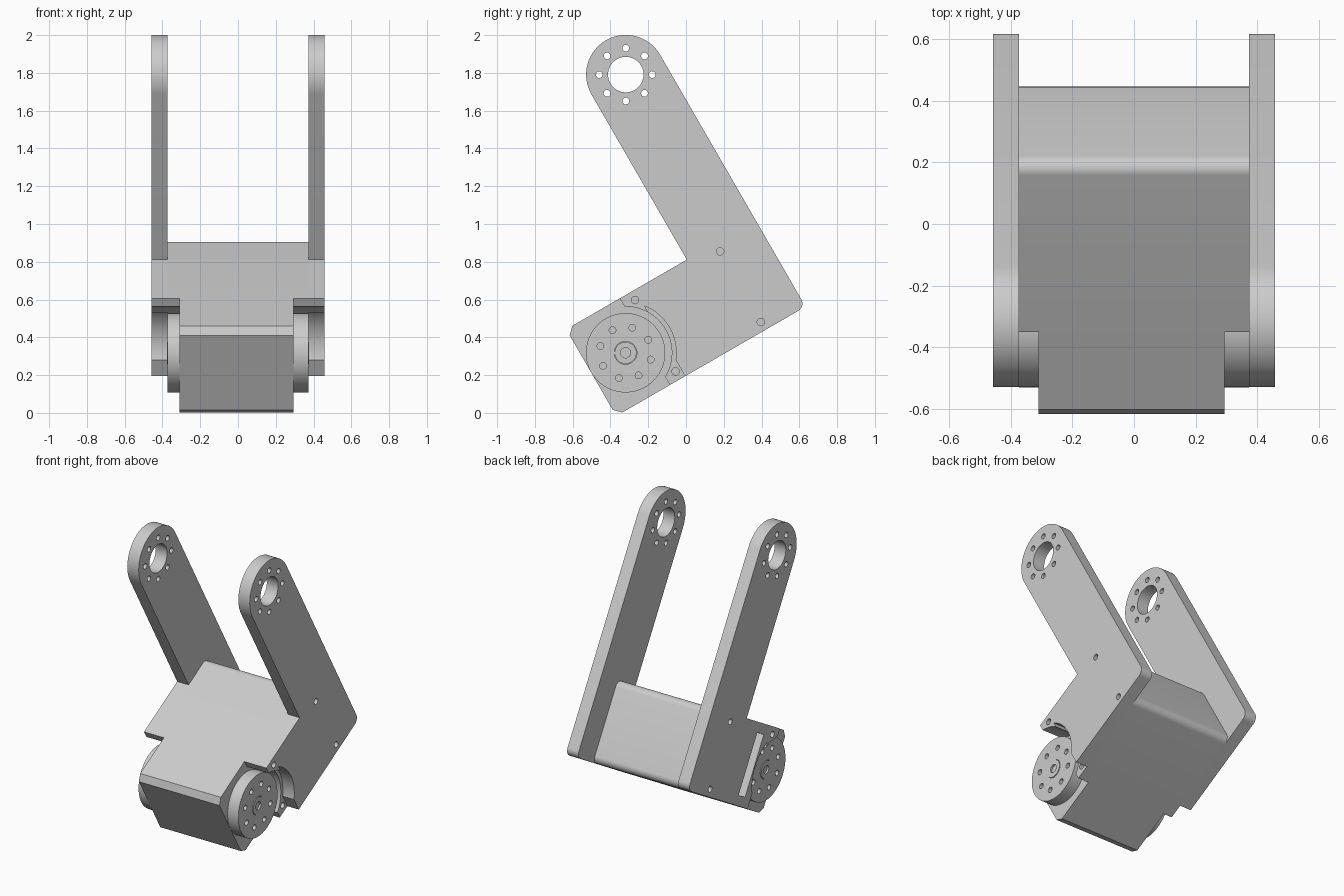
import bpy, bmesh
from math import sin, cos, radians, degrees, atan2, sqrt
from mathutils import Vector

cube = bpy.data.objects.get("Cube")
if cube:
    bpy.data.objects.remove(cube, do_unlink=True)

grey = bpy.data.materials.new("light_grey")
grey.use_nodes = True
colour = (0.6, 0.6, 0.6, 1)
grey.diffuse_color = colour
grey.node_tree.nodes["Principled BSDF"].inputs["Base Color"].default_value = colour

# Tilted frame: origin on the lower axle, a runs back and up, b runs up and forward
TILT = radians(30)
AXLE_Y, AXLE_Z = -0.32, 0.318
HALF = 0.265                  # half height of the body
INNER, OUTER = 0.373, 0.458   # plate faces along x
TIP = (0.7375, 1.275)         # arm end centre
TIP_R = 0.21
BACK = TIP[0] + TIP_R
FRONT = TIP[0] - TIP_R
LIP = 0.118                   # front edge of the bracket
POCKET = 0.245                # clearance radius around the discs


def place(x, a, b):
    return Vector((x, AXLE_Y + a * cos(TILT) - b * sin(TILT),
                   AXLE_Z + a * sin(TILT) + b * cos(TILT)))


def arc(centre, r, start, end, n=12):
    angles = [radians(start + (end - start) * i / n) for i in range(n + 1)]
    return [(centre[0] + r * cos(t), centre[1] + r * sin(t)) for t in angles]


def add_prism(bm, profile, x0, x1):
    low = [bm.verts.new(place(x0, a, b)) for a, b in profile]
    high = [bm.verts.new(place(x1, a, b)) for a, b in profile]
    bm.faces.new(low)
    bm.faces.new(high)
    for i in range(len(low)):
        j = (i + 1) % len(low)
        bm.faces.new((low[i], low[j], high[j], high[i]))


def make(name, prisms):
    bm = bmesh.new()
    for profile, x0, x1 in prisms:
        add_prism(bm, profile, x0, x1)
    bmesh.ops.recalc_face_normals(bm, faces=bm.faces[:])
    mesh = bpy.data.meshes.new(name)
    bm.to_mesh(mesh)
    bm.free()
    mesh.materials.append(grey)
    obj = bpy.data.objects.new(name, mesh)
    bpy.context.collection.objects.link(obj)
    return obj


def finish(obj, holes=()):
    bpy.ops.object.select_all(action='DESELECT')
    bpy.context.view_layer.objects.active = obj
    obj.select_set(True)
    if holes:
        cutter = make("hole_cutter", holes)
        cutter.hide_render = True
        mod = obj.modifiers.new("holes", 'BOOLEAN')
        mod.operation = 'DIFFERENCE'
        mod.solver = 'EXACT'
        mod.object = cutter
        bpy.ops.object.modifier_apply(modifier=mod.name)
        bpy.data.objects.remove(cutter, do_unlink=True)
    bpy.ops.object.shade_smooth_by_angle(angle=radians(30))


def circle(centre, r, n=24):
    return arc(centre, r, 0, 360, n)[:-1]


def ring_of_holes(centre, spread, start):
    return [circle(c, 0.018, 16) for c in arc(centre, spread, start, start + 360, 8)[:-1]]


def span(side, x0, x1):
    return (x0, x1) if side > 0 else (-x1, -x0)


# Concave pocket edge shared by the body and the bracket, bottom to top
lip_angle = degrees(atan2(sqrt(POCKET ** 2 - LIP ** 2), LIP))
pocket = arc((0, 0), POCKET, -lip_angle, lip_angle, 32)

# Servo body with chamfered front edges
CH = 0.037
body = [(LIP, HALF), (-0.21 + CH, HALF), (-0.21, HALF - CH),
        (-0.21, CH - HALF), (-0.21 + CH, -HALF), (LIP, -HALF)] + pocket
finish(make("servo_body", [(body, -0.31, 0.293)]))

# Bracket block between the arms, with rounded back edges
block_back, r = 0.75, 0.045
block = ([(LIP, -HALF)]
         + arc((block_back - r, r - HALF), r, -90, 0, 8)
         + arc((block_back - r, HALF - r), r, 0, 90, 8)
         + [(LIP, HALF)] + pocket[::-1])
block_holes = [(circle((0.18, -0.218), 0.02, 16), *span(s, 0.32, 0.4)) for s in (1, -1)]
finish(make("bracket_block", [(block, -INNER, INNER)]), block_holes)

# L-shaped side arms
relief, step = 0.268, 0.211
relief_angle = degrees(atan2(sqrt(relief ** 2 - step ** 2), step))
step_angle = degrees(atan2(sqrt(POCKET ** 2 - step ** 2), step))
corner = 0.045
arm = ([(LIP, HALF), (FRONT, HALF)]
       + arc(TIP, TIP_R, 180, 0, 32)
       + arc((BACK - corner, corner - HALF), corner, 0, -90, 8)
       + [(step, -HALF)]
       + arc((0, 0), relief, -relief_angle, relief_angle, 24)
       + arc((0, 0), POCKET, step_angle, lip_angle, 10))
for side, name in ((1, "left_arm"), (-1, "right_arm")):
    through = span(side, INNER - 0.05, OUTER + 0.05)
    blind = span(side, OUTER - 0.06, OUTER + 0.05)
    holes = [(circle(TIP, 0.094, 40), *through)]
    holes += [(h, *through) for h in ring_of_holes(TIP, 0.14, -TILT * 180 / 3.14159)]
    holes += [(circle(c, 0.02, 16), *blind)
              for c in ((0.183, 0.217), (0.702, 0.215), (0.702, -0.217))]
    # Cable slot on one arm only
    if side < 0:
        slot = [(0.28, -0.2), (0.36, -0.2), (0.36, 0.2), (0.28, 0.2)]
        holes.append((slot, *blind))
    finish(make(name, [(arm, *span(side, INNER, OUTER))]), holes)

# Round drive discs with a ring of screw holes and a central hub
for side, name in ((1, "left"), (-1, "right")):
    inside = 0.293 if side > 0 else 0.31
    disc = make(name + "_drive_disc", [(circle((0, 0), TIP_R, 64), *span(side, inside, INNER))])
    deep = span(side, INNER - 0.04, INNER + 0.05)
    holes = [(h, *deep) for h in ring_of_holes((0, 0), 0.138, 0)]
    holes.append((circle((0, 0), 0.06, 32), *span(side, INNER - 0.01, INNER + 0.05)))
    finish(disc, holes)
    hub = make(name + "_drive_hub", [(circle((0, 0), 0.058, 32), *span(side, INNER - 0.012, INNER + 0.004))])
    finish(hub, [(circle((0, 0), 0.027, 20), *span(side, INNER - 0.008, INNER + 0.05))])
